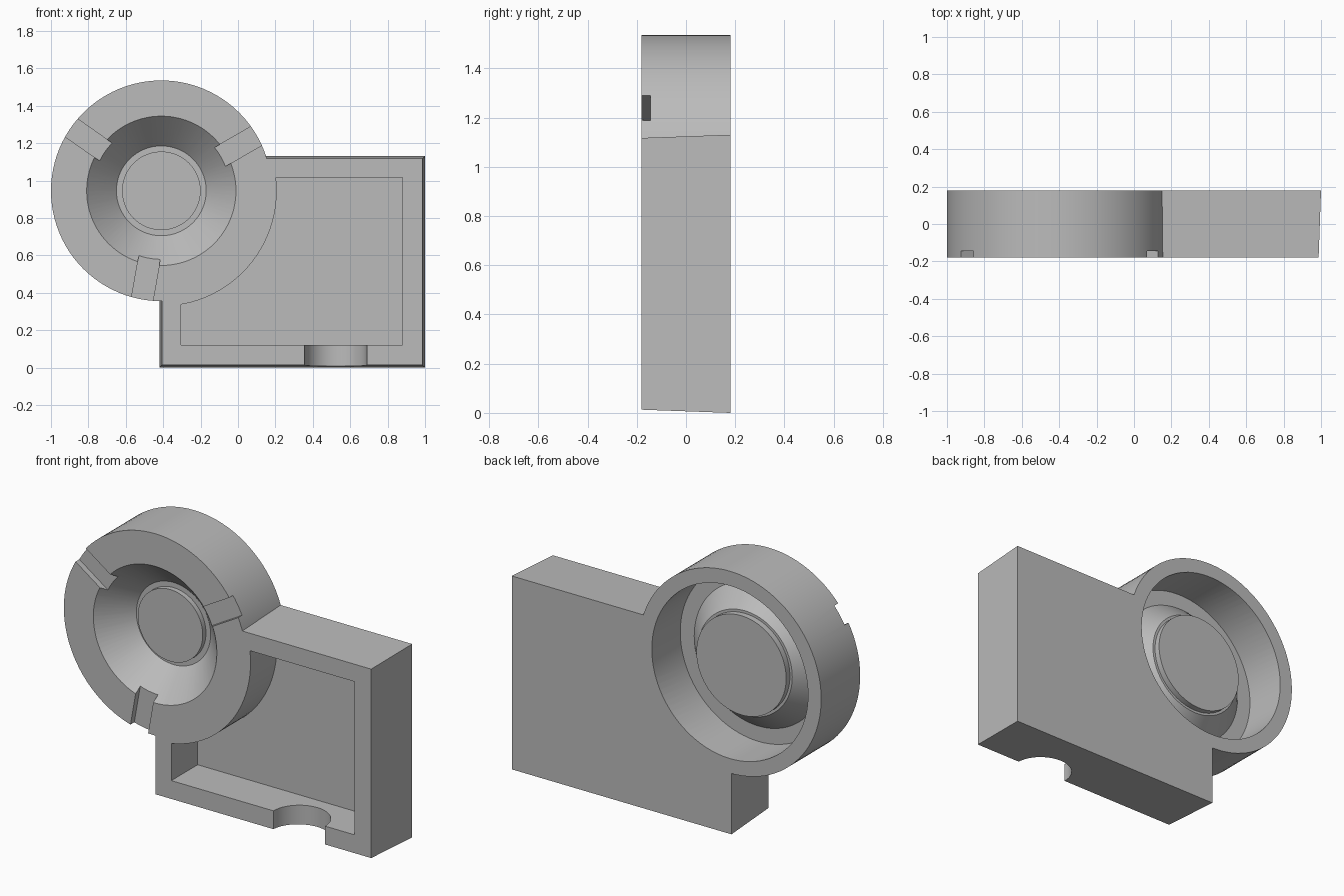
import bpy, bmesh, math
from mathutils import Matrix, Vector

if "Cube" in bpy.data.objects:
    bpy.data.objects.remove(bpy.data.objects["Cube"], do_unlink=True)

CX, CZ = -0.41, 0.945          # axis of the round dish
FRONT, BACK = -0.18, 0.18


def finish(bm, name):
    bmesh.ops.remove_doubles(bm, verts=bm.verts, dist=1e-5)
    bmesh.ops.recalc_face_normals(bm, faces=bm.faces)
    mesh = bpy.data.meshes.new(name)
    bm.to_mesh(mesh)
    bm.free()
    obj = bpy.data.objects.new(name, mesh)
    bpy.context.collection.objects.link(obj)
    return obj


def block(name, x, y, z, draft=0.0, matrix=Matrix()):
    """Box between pairs of limits; draft shrinks its front end."""
    bm = bmesh.new()
    bmesh.ops.create_cube(bm, size=1)
    for v in bm.verts:
        d = draft if v.co.y < 0 else 0
        sx, sy, sz = (1 if c > 0 else 0 for c in v.co)
        v.co = matrix @ Vector((x[sx] + d * (1 - 2 * sx), y[sy],
                                z[sz] + d * (1 - 2 * sz)))
    return finish(bm, name)


def revolve(name, profile, steps=96):
    """Spin (radius, y) points around the dish axis."""
    bm = bmesh.new()
    verts = [bm.verts.new((CX + r, y, CZ)) for r, y in profile]
    edges = [bm.edges.new(pair) for pair in zip(verts, verts[1:])]
    bmesh.ops.spin(bm, geom=verts + edges, cent=(CX, 0, CZ), axis=(0, 1, 0),
                   angle=math.tau, steps=steps, use_duplicate=False)
    return finish(bm, name)


def combine(target, tool, operation="DIFFERENCE"):
    mod = target.modifiers.new("combine", "BOOLEAN")
    mod.operation, mod.object, mod.solver = operation, tool, "EXACT"
    bpy.context.view_layer.objects.active = target
    bpy.ops.object.modifier_apply(modifier=mod.name)
    bpy.data.objects.remove(tool, do_unlink=True)


# Housing: tapered box joined to the round drum
body = block("housing", (-0.42, 1.0), (FRONT, BACK), (0, 1.13), draft=0.013)
drum = revolve("drum", [(0, FRONT), (0.59, FRONT), (0.59, BACK), (0, BACK)])
combine(body, drum, "UNION")

# Box pocket, leaving a curved wall around the drum
pocket = block("pocket", (-0.305, 0.88), (-0.3, 0.063), (0.12, 1.015))
combine(pocket, revolve("drum_wall", [(0, -0.4), (0.617, -0.4), (0.617, 0.3), (0, 0.3)]))
combine(body, pocket)

# Front cone with a raised centre disc
combine(body, revolve("front_cone", [
    (0, -0.2), (0.418, -0.2), (0.24, -0.01), (0.21, -0.01), (0.21, -0.04), (0, -0.04)]))

# Rear recess around the outside of the cone and its end disc
combine(body, revolve("rear_recess", [
    (0, 0.25), (0.505, 0.25), (0.505, -0.083), (0.415, -0.083),
    (0.305, 0.04), (0.29, 0.04), (0.29, 0.075), (0, 0.075)]))

# Three radial slots in the front rim
for angle in (30, 145, 260):
    turn = Matrix.Translation((CX, 0, CZ)) @ Matrix.Rotation(-math.radians(angle), 4, "Y")
    combine(body, block("slot", (0.3, 0.7), (-0.25, -0.145), (-0.058, 0.058), matrix=turn))

# Half-round cable notch in the bottom wall
bm = bmesh.new()
bmesh.ops.create_cone(bm, cap_ends=True, segments=48, radius1=0.167, radius2=0.167,
                      depth=0.3, matrix=Matrix.Translation((0.522, FRONT, 0.05)))
combine(body, finish(bm, "notch"))

# Grey finish
grey = bpy.data.materials.new("grey_plastic")
grey.use_nodes = True
color = (0.5, 0.5, 0.5, 1)
grey.diffuse_color = color
grey.node_tree.nodes["Principled BSDF"].inputs["Base Color"].default_value = color
body.data.materials.clear()
body.data.materials.append(grey)
for face in body.data.polygons:
    face.material_index = 0

bpy.ops.object.select_all(action="DESELECT")
body.select_set(True)
bpy.context.view_layer.objects.active = body
bpy.ops.object.shade_smooth_by_angle(angle=math.radians(25))
